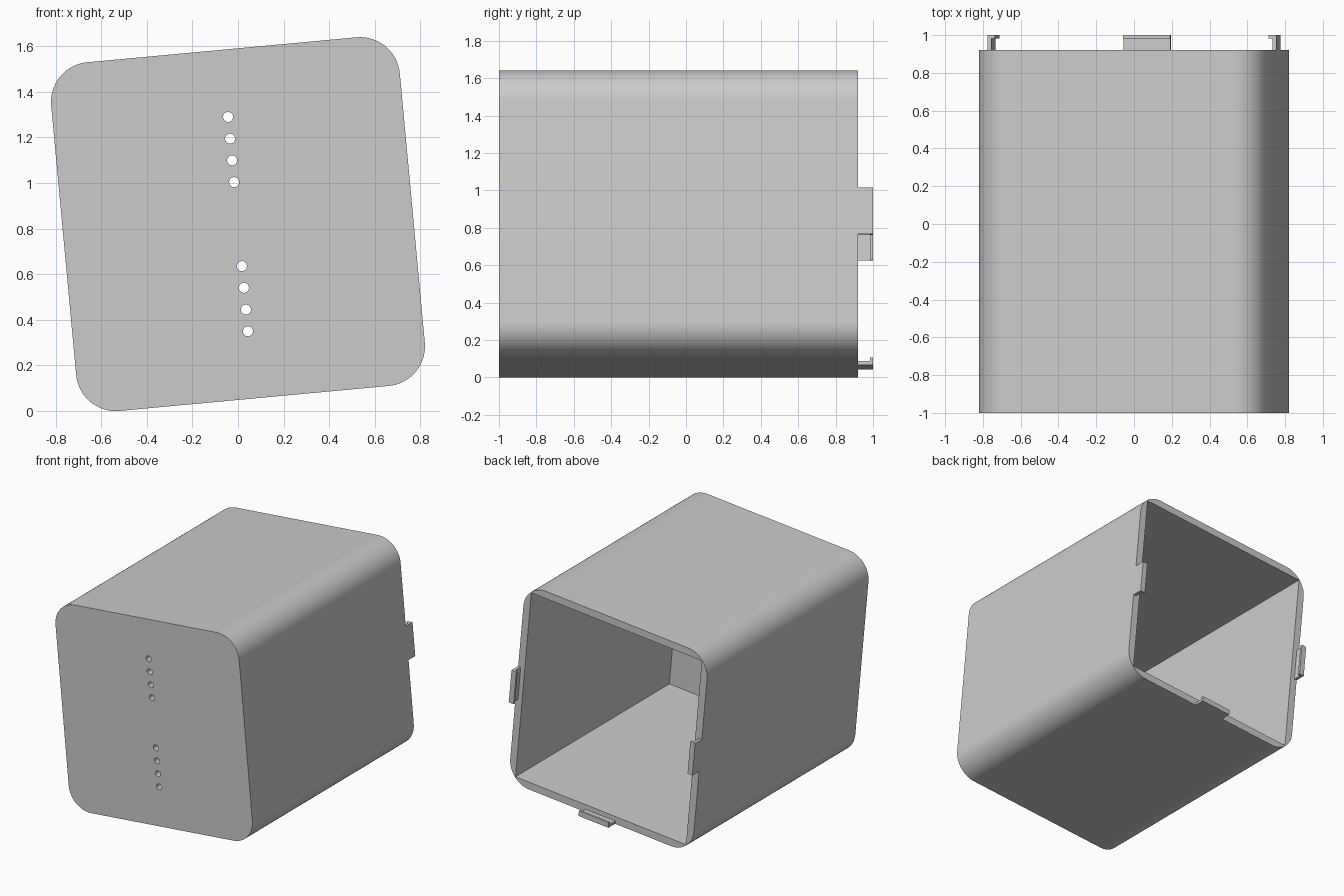
import bpy
import bmesh
import math
from mathutils import Matrix, Vector

default = bpy.data.objects.get("Cube")
if default:
    bpy.data.objects.remove(default, do_unlink=True)

HALF, RADIUS, WALL = 0.768, 0.175, 0.055
FRONT, RIM, FLOOR, TAB_END = -1.0, 0.92, -0.91, 1.0
TILT = Matrix.Translation((0, 0, 0.82)) @ Matrix.Rotation(math.radians(-5.3), 4, "Y")

grey = bpy.data.materials.new("plain grey")
grey.use_nodes = True
grey.diffuse_color = (0.6, 0.6, 0.6, 1)
grey.node_tree.nodes["Principled BSDF"].inputs["Base Color"].default_value = (0.6, 0.6, 0.6, 1)


def finish(bm, name):
    """Turn a bmesh into a grey object."""
    bmesh.ops.recalc_face_normals(bm, faces=bm.faces)
    mesh = bpy.data.meshes.new(name)
    bm.to_mesh(mesh)
    bm.free()
    mesh.materials.append(grey)
    obj = bpy.data.objects.new(name, mesh)
    bpy.context.collection.objects.link(obj)
    return obj


def extrude(points, vector, name):
    """Prism from a closed outline."""
    bm = bmesh.new()
    face = bm.faces.new([bm.verts.new(p) for p in points])
    result = bmesh.ops.extrude_face_region(bm, geom=[face], use_keep_orig=True)
    moved = [v for v in result["geom"] if isinstance(v, bmesh.types.BMVert)]
    bmesh.ops.translate(bm, verts=moved, vec=Vector(vector))
    return finish(bm, name)


def cut(target, cutter):
    """Subtract the cutter and discard it."""
    mod = target.modifiers.new("cut", "BOOLEAN")
    mod.operation, mod.solver, mod.object = "DIFFERENCE", "EXACT", cutter
    bpy.context.view_layer.objects.active = target
    bpy.ops.object.modifier_apply(modifier=mod.name)
    bpy.data.objects.remove(cutter, do_unlink=True)


# Rounded square housing
STEPS = 16
outline = []
for corner in range(4):
    mid = math.radians(45 + 90 * corner)
    cx = math.copysign(HALF - RADIUS, math.cos(mid))
    cz = math.copysign(HALF - RADIUS, math.sin(mid))
    for i in range(STEPS + 1):
        a = math.radians(90) * (corner + i / STEPS)
        outline.append((cx + RADIUS * math.cos(a), FRONT, cz + RADIUS * math.sin(a)))
housing = extrude(outline, (0, RIM - FRONT, 0), "housing")

# Square cavity open at the back
inner = HALF - WALL
square = [(sx * inner, FLOOR, sz * inner) for sx, sz in ((1, 1), (-1, 1), (-1, -1), (1, -1))]
cut(housing, extrude(square, (0, 2.2, 0), "cavity_cutter"))

# Two rows of vent holes through the front wall
bm = bmesh.new()
for side in (-1, 1):
    for i in range(4):
        place = Matrix.Translation((0, FRONT, side * (0.185 + 0.0957 * i)))
        bmesh.ops.create_cone(bm, cap_ends=True, segments=24, radius1=0.022, radius2=0.022,
                              depth=0.4, matrix=place @ Matrix.Rotation(math.pi / 2, 4, "X"))
cut(housing, finish(bm, "vent_cutter"))

# Hooked clips flush with the bottom and both sides
parts = [housing]
LENGTH, PLATE, HOOK, LIP = 0.25, 0.021, 0.04, 0.017
section = [(RIM, 0), (TAB_END, 0), (TAB_END, HOOK), (TAB_END - LIP, HOOK),
           (TAB_END - LIP, PLATE), (RIM, PLATE)]
for name, turn in (("bottom_clip", 0), ("left_clip", -90), ("right_clip", 90)):
    clip = extrude([(-LENGTH / 2, y, d - HALF) for y, d in section], (LENGTH, 0, 0), name)
    clip.data.transform(Matrix.Rotation(math.radians(turn), 4, "Y"))
    parts.append(clip)

# Tilt everything and smooth only the rounded corners
for obj in parts:
    obj.data.transform(TILT)
bpy.ops.object.select_all(action="DESELECT")
for obj in parts:
    obj.select_set(True)
bpy.context.view_layer.objects.active = housing
bpy.ops.object.shade_smooth_by_angle(angle=math.radians(30))
